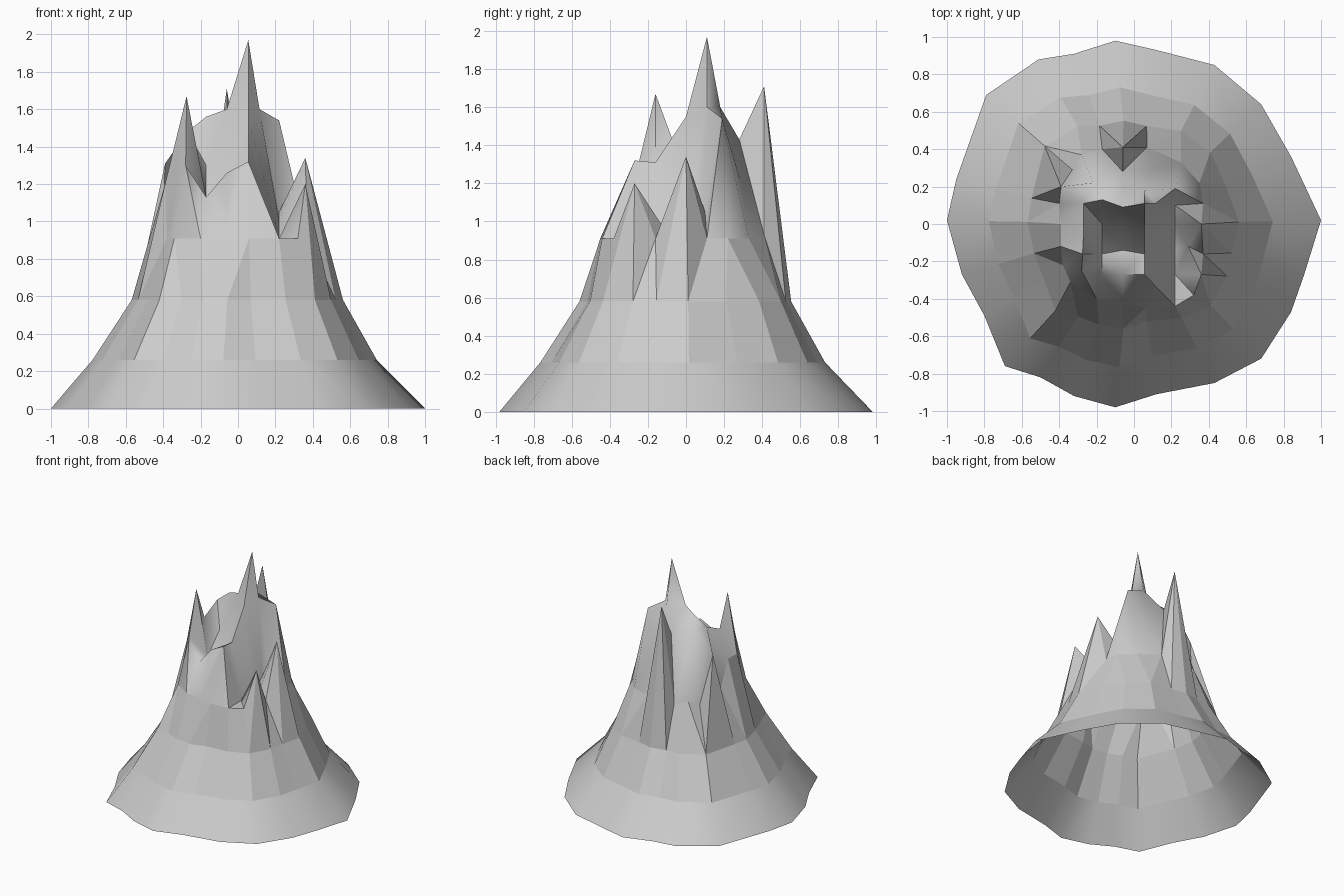
import bpy
import bmesh
from math import atan2, cos, pi
from mathutils import Vector
from mathutils.geometry import delaunay_2d_cdt

if "Cube" in bpy.data.objects:
    bpy.data.objects.remove(bpy.data.objects["Cube"])

# Footprint of the mountain, counter-clockwise
base = [(1, .02), (.84, .36), (.68, .64), (.43, .85), (.12, .93), (-.1, .98),
        (-.32, .91), (-.51, .88), (-.79, .69), (-.95, .24), (-1, .02),
        (-.92, -.27), (-.8, -.49), (-.69, -.76), (-.5, -.82), (-.32, -.92),
        (-.1, -.98), (.12, -.91), (.43, -.85), (.68, -.72), (.84, -.47), (.91, -.27)]

# Rim of the crag: side peaks and notches
rim = [(.36, 0, 1.34), (.37, .11, .91), (.35, .22, .91), (.25, .33, .91),
       (.07, .41, .93), (-.06, .41, 1.71), (-.17, .4, .92), (-.28, .37, .95),
       (-.33, .29, .91), (-.39, .2, 1.31), (-.4, .11, 1.0), (-.39, 0, 1.2),
       (-.39, -.12, 1.2), (-.38, -.22, .91), (-.34, -.31, .91), (-.2, -.4, .91),
       (-.06, -.42, .91), (.06, -.45, .91), (.22, -.44, .91), (.32, -.38, .91),
       (.36, -.27, 1.2), (.37, -.16, .91)]

# Inner summits and saddles
summits = [(.055, .11, 1.97), (-.06, .09, 1.6), (.115, .11, 1.6), (.055, 0, 1.55),
           (.055, .18, 1.6), (.22, .19, 1.54), (.22, .1, 1.05), (-.06, .28, 1.43),
           (.1, .29, 1.2), (-.17, .13, 1.56), (-.22, .22, 1.5), (-.27, .11, 1.48),
           (-.275, -.16, 1.67), (-.17, -.16, 1.13), (-.27, -.06, 1.4),
           (-.28, -.25, 1.3), (-.17, -.27, 1.13), (-.06, -.27, 1.26),
           (.055, -.27, 1.32), (.055, -.16, 1.31), (-.06, -.14, 1.2),
           (.22, -.27, .91), (.22, -.14, .91), (.22, 0, 1.0), (.29, -.12, .97),
           (-.06, 0, 1.43), (-.17, 0, 1.3)]


def slope_ring(scale, lean, square, z):
    """Footprint scaled inward, wider to the front left and at the corners."""
    out = []
    for x, y in base:
        a = atan2(y, x)
        s = scale - lean * cos(a - pi / 4) - square * cos(4 * a)
        out.append((x * s, y * s, z))
    return out


# Stack the contour rings, keep each one as an edge loop
points, edges = [], []
for ring in ([(x, y, 0) for x, y in base], slope_ring(.77, .025, .01, .26),
             slope_ring(.585, .005, .02, .58), rim):
    start, n = len(points), len(ring)
    points += ring
    edges += [(start + i, start + (i + 1) % n) for i in range(n)]
points += summits

# Skin all contour points as one open-bottomed terrain surface
flat = [Vector(p[:2]) for p in points]
co, _, faces, origin, _, _ = delaunay_2d_cdt(flat, edges, [], 1, 1e-5)
verts = [(c.x, c.y, points[o[0]][2] if o else .91) for c, o in zip(co, origin)]

mesh = bpy.data.meshes.new("mountain")
mesh.from_pydata(verts, [], faces)
mesh.update()
mountain = bpy.data.objects.new("mountain", mesh)
bpy.context.collection.objects.link(mountain)
bpy.context.view_layer.objects.active = mountain
mountain.select_set(True)
bpy.ops.object.shade_smooth_by_angle(angle=pi / 3)

# Faceted slopes under a smooth crag
bm = bmesh.new()
bm.from_mesh(mesh)
slopes = [f for f in bm.faces if min(v.co.z for v in f.verts) < .7]
for f in slopes:
    f.smooth = min(v.co.z for v in f.verts) < .1
for e in bm.edges:
    if all(abs(v.co.z - .26) < .01 for v in e.verts):
        e.smooth = False
bmesh.ops.join_triangles(bm, faces=slopes, angle_face_threshold=.25,
                         angle_shape_threshold=1.2)
bm.to_mesh(mesh)
bm.free()
